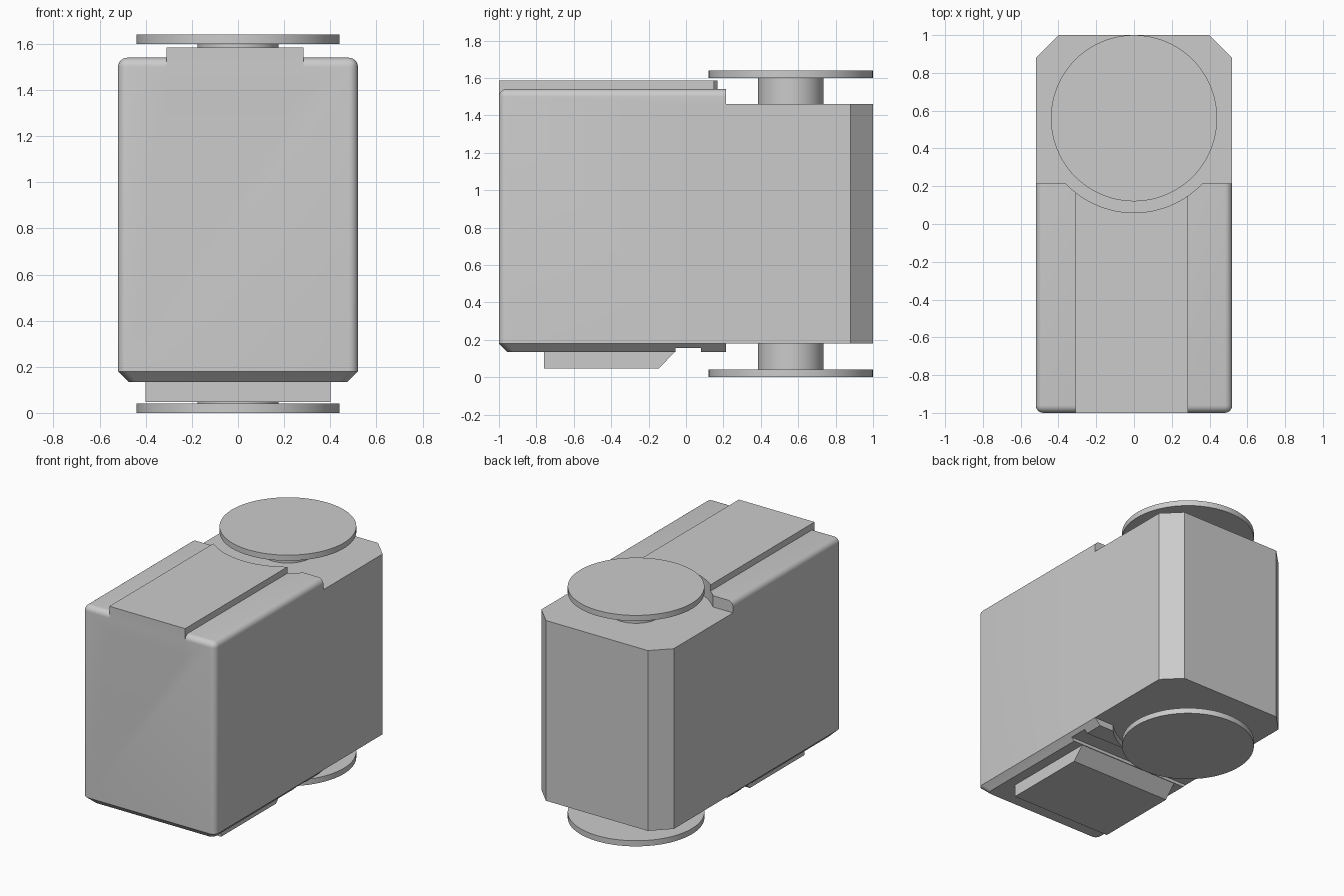
import bpy, bmesh
from math import radians

if "Cube" in bpy.data.objects:
    bpy.data.objects.remove(bpy.data.objects["Cube"], do_unlink=True)

grey = bpy.data.materials.new("plain_grey")
grey.use_nodes = True
grey.diffuse_color = (0.6, 0.6, 0.6, 1)
grey.node_tree.nodes["Principled BSDF"].inputs["Base Color"].default_value = (0.6, 0.6, 0.6, 1)

AXLE_Y = 0.56
SPLIT_Y = 0.215
HALF_W = 0.52


def finish(name, bm):
    bmesh.ops.recalc_face_normals(bm, faces=bm.faces)
    mesh = bpy.data.meshes.new(name)
    bm.to_mesh(mesh)
    bm.free()
    mesh.materials.append(grey)
    obj = bpy.data.objects.new(name, mesh)
    bpy.context.collection.objects.link(obj)
    return obj


def box(x0, x1, y0, y1, z0, z1):
    bm = bmesh.new()
    bmesh.ops.create_cube(bm, size=1)
    for v in bm.verts:
        v.co = (x1 if v.co.x > 0 else x0, y1 if v.co.y > 0 else y0, z1 if v.co.z > 0 else z0)
    return bm


def bevel(bm, test, amount, segments):
    edges = [e for e in bm.edges if test(*[v.co for v in e.verts])]
    bmesh.ops.bevel(bm, geom=edges, offset=amount, segments=segments, profile=0.5, affect='EDGES')


def disc(name, radius, z0, z1):
    bm = bmesh.new()
    bmesh.ops.create_cone(bm, cap_ends=True, segments=96, radius1=radius, radius2=radius, depth=z1 - z0)
    bmesh.ops.translate(bm, verts=bm.verts, vec=(0, AXLE_Y, (z0 + z1) / 2))
    return finish(name, bm)


def select_only(obj):
    bpy.ops.object.select_all(action='DESELECT')
    obj.select_set(True)
    bpy.context.view_layer.objects.active = obj


def combine(target, other, operation):
    select_only(target)
    mod = target.modifiers.new("combine", 'BOOLEAN')
    mod.operation, mod.solver, mod.object = operation, 'EXACT', other
    bpy.ops.object.modifier_apply(modifier=mod.name)
    bpy.data.objects.remove(other, do_unlink=True)


def upright(a, b):
    return abs(a.z - b.z) > 0.01


# Tall front housing with rounded front and top edges
bm = box(-HALF_W, HALF_W, -1, SPLIT_Y, 0.18, 1.54)
bevel(bm, lambda a, b: (upright(a, b) and a.y < 0)
      or (a.z > 1 and b.z > 1 and (a.y < 0 or b.y < 0)), 0.04, 6)
body = finish("body", bm)

# Lower rear housing with chamfered back corners
bm = box(-HALF_W, HALF_W, 0, 1, 0.18, 1.46)
bevel(bm, lambda a, b: upright(a, b) and a.y > 0.9, 0.12, 1)
combine(body, finish("rear_housing", bm), 'UNION')

# Raised strip along the top
combine(body, finish("top_strip", box(-0.31, 0.285, -1, SPLIT_Y, 1.4, 1.585)), 'UNION')

# Arc clearance around the upper disc
combine(body, disc("upper_clearance", 0.5, 1.46, 1.8), 'DIFFERENCE')

# Tapered bottom plate with cross groove and arc clearance
bm = box(-HALF_W, HALF_W, -1, SPLIT_Y, 0.135, 0.18)
bevel(bm, lambda a, b: upright(a, b) and a.y < 0, 0.04, 6)
for v in bm.verts:
    if v.co.z < 0.15:
        v.co.x *= 0.475 / HALF_W
        v.co.y += 0.045 * (SPLIT_Y - v.co.y) / (1 + SPLIT_Y)
plate = finish("bottom_plate", bm)
combine(plate, finish("groove", box(-1, 1, -0.055, 0.08, 0, 0.157)), 'DIFFERENCE')
combine(plate, disc("lower_clearance", 0.5, 0, 0.3), 'DIFFERENCE')

# Foot block with sloped back
bm = box(-0.4, 0.4, -0.76, -0.055, 0.047, 0.14)
for v in bm.verts:
    if v.co.z < 0.1 and v.co.y > -0.5:
        v.co.y = -0.145
finish("foot_block", bm)

# Discs and hubs above and below
round_parts = [disc("upper_disc", 0.44, 1.6, 1.64), disc("lower_disc", 0.44, 0, 0.04),
               disc("upper_hub", 0.175, 1.45, 1.605), disc("lower_hub", 0.175, 0.035, 0.19)]

for part in [body, plate] + round_parts:
    select_only(part)
    bpy.ops.object.shade_smooth_by_angle(angle=radians(25))
